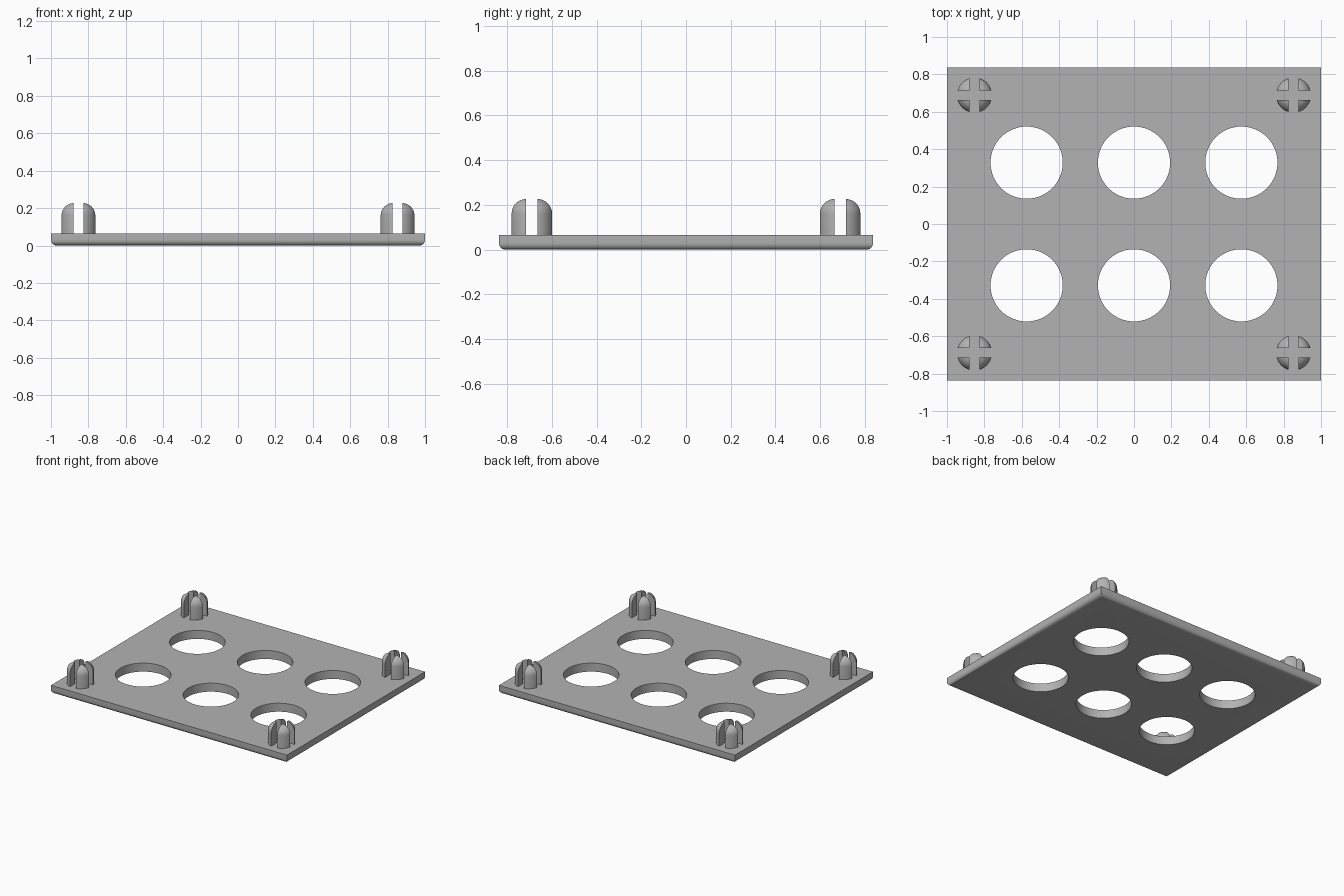
import bpy, bmesh, math
from mathutils import Matrix, Vector

if "Cube" in bpy.data.objects:
    bpy.data.objects.remove(bpy.data.objects["Cube"], do_unlink=True)

WIDTH, DEPTH, THICK = 2.0, 1.672, 0.065
HOLE_R, HOLE_X, HOLE_Y = 0.193, 0.574, 0.328
PEG_R, PEG_TOP, PEG_ROUND = 0.094, 0.228, 0.066
PEG_X, PEG_Y, SLOT = 0.853, 0.689, 0.052

grey = bpy.data.materials.new("grey plastic")
grey.use_nodes = True
colour = (0.45, 0.45, 0.45, 1)
grey.diffuse_color = colour
grey.node_tree.nodes["Principled BSDF"].inputs["Base Color"].default_value = colour


def make_object(name, bm):
    bmesh.ops.recalc_face_normals(bm, faces=bm.faces[:])
    mesh = bpy.data.meshes.new(name)
    bm.to_mesh(mesh)
    bm.free()
    mesh.materials.append(grey)
    obj = bpy.data.objects.new(name, mesh)
    bpy.context.collection.objects.link(obj)
    return obj


def activate(obj):
    bpy.ops.object.select_all(action="DESELECT")
    obj.select_set(True)
    bpy.context.view_layer.objects.active = obj


def smooth(obj):
    activate(obj)
    bpy.ops.object.shade_smooth_by_angle(angle=math.radians(35))


# Plate with a rounded lower rim
bm = bmesh.new()
bmesh.ops.create_cube(bm, size=1)
bmesh.ops.scale(bm, vec=(WIDTH, DEPTH, THICK), verts=bm.verts[:])
bmesh.ops.translate(bm, vec=(0, 0, THICK / 2), verts=bm.verts[:])
rim = [e for e in bm.edges if all(v.co.z < 0.01 for v in e.verts)]
bmesh.ops.bevel(bm, geom=rim, offset=0.03, segments=6, profile=0.5, affect="EDGES")
plate = make_object("plate", bm)

# Six round holes cut through the plate
bm = bmesh.new()
for x in (-HOLE_X, 0, HOLE_X):
    for y in (-HOLE_Y, HOLE_Y):
        bmesh.ops.create_cone(bm, cap_ends=True, segments=64, radius1=HOLE_R,
                              radius2=HOLE_R, depth=0.4,
                              matrix=Matrix.Translation((x, y, 0)))
cutter = make_object("hole_cutter", bm)
cutter.hide_render = True
cut = plate.modifiers.new("holes", "BOOLEAN")
cut.operation, cut.solver, cut.object = "DIFFERENCE", "EXACT", cutter
activate(plate)
bpy.ops.object.modifier_apply(modifier=cut.name)
bpy.data.objects.remove(cutter, do_unlink=True)
smooth(plate)

# One prong: a quarter of a round-topped post, trimmed along the cross slot
bm = bmesh.new()
profile = [(0, THICK - 0.005), (PEG_R, THICK - 0.005)]
for i in range(9):
    a = math.radians(90) * i / 8
    profile.append((PEG_R - PEG_ROUND * (1 - math.cos(a)),
                    PEG_TOP - PEG_ROUND * (1 - math.sin(a))))
profile.append((0, PEG_TOP))
verts = [bm.verts.new((r, 0, z)) for r, z in profile]
edges = [bm.edges.new(pair) for pair in zip(verts, verts[1:])]
bmesh.ops.spin(bm, geom=verts + edges, cent=(0, 0, 0), axis=(0, 0, 1),
               angle=math.tau, steps=48)
bmesh.ops.remove_doubles(bm, verts=bm.verts[:], dist=0.0001)
for axis in (Vector((1, 0, 0)), Vector((0, 1, 0))):
    bmesh.ops.bisect_plane(bm, geom=bm.verts[:] + bm.edges[:] + bm.faces[:],
                           plane_co=axis * SLOT / 2, plane_no=axis, clear_inner=True)
    bmesh.ops.holes_fill(bm, edges=[e for e in bm.edges if e.is_boundary], sides=0)

# Mirror the prong into a full four-prong peg
peg = make_object("peg_front_left", bm)
mirror = peg.modifiers.new("prongs", "MIRROR")
mirror.use_axis = (True, True, False)
mirror.use_mirror_merge = False
activate(peg)
bpy.ops.object.modifier_apply(modifier=mirror.name)
smooth(peg)
peg.location = (PEG_X, -PEG_Y, 0)

# Same peg on the other three corners
for name, sx, sy in (("front_right", -1, -1), ("back_left", 1, 1), ("back_right", -1, 1)):
    other = peg.copy()
    other.name = "peg_" + name
    other.location = (sx * PEG_X, sy * PEG_Y, 0)
    bpy.context.collection.objects.link(other)
